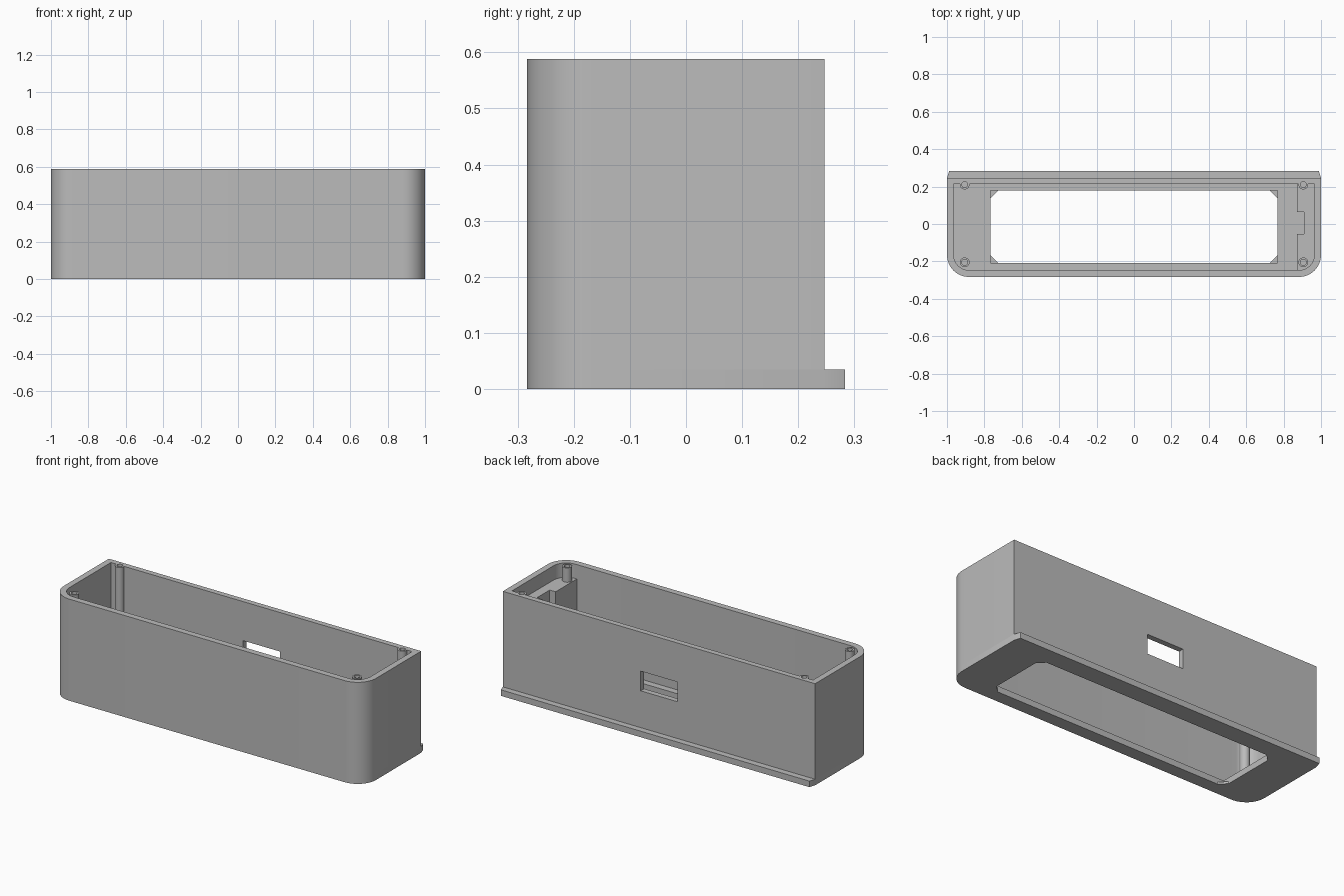
import bpy, bmesh, math

cube = bpy.data.objects.get("Cube")
if cube:
    bpy.data.objects.remove(cube, do_unlink=True)

HEIGHT, FLOOR = 0.588, 0.035
FRONT, BACK, LIP = -0.283, 0.247, 0.283
WALL = 0.036
IN_FRONT, IN_BACK, IN_X = FRONT + WALL, 0.215, 1 - WALL

grey = bpy.data.materials.new("grey plastic")
grey.use_nodes = True
grey.diffuse_color = (0.5, 0.5, 0.5, 1)
grey.node_tree.nodes["Principled BSDF"].inputs["Base Color"].default_value = grey.diffuse_color


def prism(name, outline, z0, z1):
    """Extrude a counter-clockwise outline from z0 to z1."""
    bm = bmesh.new()
    face = bm.faces.new([bm.verts.new((x, y, z0)) for x, y in outline])
    up = bmesh.ops.extrude_face_region(bm, geom=[face])["geom"]
    bmesh.ops.translate(bm, vec=(0, 0, z1 - z0),
                        verts=[v for v in up if isinstance(v, bmesh.types.BMVert)])
    bmesh.ops.recalc_face_normals(bm, faces=bm.faces)
    mesh = bpy.data.meshes.new(name)
    bm.to_mesh(mesh)
    bm.free()
    mesh.materials.append(grey)
    obj = bpy.data.objects.new(name, mesh)
    bpy.context.collection.objects.link(obj)
    return obj


def rect(x0, x1, y0, y1):
    return [(x0, y0), (x1, y0), (x1, y1), (x0, y1)]


def circle(cx, cy, r, n=24):
    return [(cx + r * math.cos(math.tau * i / n), cy + r * math.sin(math.tau * i / n))
            for i in range(n)]


def rounded_front(half, y0, r, back_points, n=12):
    """Outline with round front corners and the given points at the back."""
    pts = []
    for side, start in ((-1, math.pi), (1, 1.5 * math.pi)):
        for i in range(n + 1):
            a = start + i / n * math.pi / 2
            pts.append((side * (half - r) + r * math.cos(a), y0 + r + r * math.sin(a)))
    return pts + back_points


def boolean(obj, tool, operation):
    """Apply a boolean with a helper object, then discard the helper."""
    tool.hide_render = True
    mod = obj.modifiers.new("cut", "BOOLEAN")
    mod.operation, mod.object, mod.solver = operation, tool, "EXACT"
    bpy.context.view_layer.objects.active = obj
    bpy.ops.object.modifier_apply(modifier=mod.name)
    bpy.data.objects.remove(tool, do_unlink=True)


# Floor plate with rear lip
floor = prism("floor_plate", rounded_front(1, FRONT, 0.118, [
    (1, BACK), (0.988, LIP), (-0.988, LIP), (-1, BACK)]), 0, FLOOR)

# Window: square above, clipped corners below
wx, w0, w1, c = 0.767, -0.208, 0.178, 0.04
clipped = [(-wx + c, w0), (wx - c, w0), (wx, w0 + c), (wx, w1 - c),
           (wx - c, w1), (-wx + c, w1), (-wx, w1 - c), (-wx, w0 + c)]
boolean(floor, prism("lower_window", clipped, -0.1, 0.1), "DIFFERENCE")
boolean(floor, prism("upper_window", rect(-wx, wx, w0, w1), 0.012, 0.1), "DIFFERENCE")

# Walls
cavity = rounded_front(IN_X, IN_FRONT, 0.082, [(IN_X, IN_BACK), (-IN_X, IN_BACK)])
walls = prism("walls", rounded_front(1, FRONT, 0.118, [(1, BACK), (-1, BACK)]), FLOOR, HEIGHT)
boolean(walls, prism("cavity", cavity, -0.1, 1), "DIFFERENCE")

# Port opening in the back wall
boolean(walls, prism("port", rect(-0.117, 0.117, 0.15, 0.4), 0.248, 0.362), "DIFFERENCE")

# Screw posts with pilot holes
spots = [(sx * 0.905, y) for sx in (-1, 1) for y in (-0.205, 0.211)]
for x, y in spots:
    boolean(walls, prism("post", circle(x, y, 0.026), FLOOR, HEIGHT), "UNION")
for x, y in spots:
    boolean(walls, prism("pilot_hole", circle(x, y, 0.016), HEIGHT - 0.08, 1), "DIFFERENCE")

# Notched block inside the left end
block = prism("end_block", [(0.872, -0.5), (1.2, -0.5), (1.2, 0.5), (0.872, 0.5),
                            (0.872, 0.063), (0.91, 0.063), (0.91, -0.053), (0.872, -0.053)],
              FLOOR, 0.505)
boolean(block, prism("block_trim", cavity, -0.1, 1), "INTERSECT")

# Smooth the round parts, keep edges sharp
for obj in (floor, walls, block):
    bpy.ops.object.select_all(action="DESELECT")
    obj.select_set(True)
    bpy.context.view_layer.objects.active = obj
    bpy.ops.object.shade_smooth_by_angle(angle=math.radians(30))
